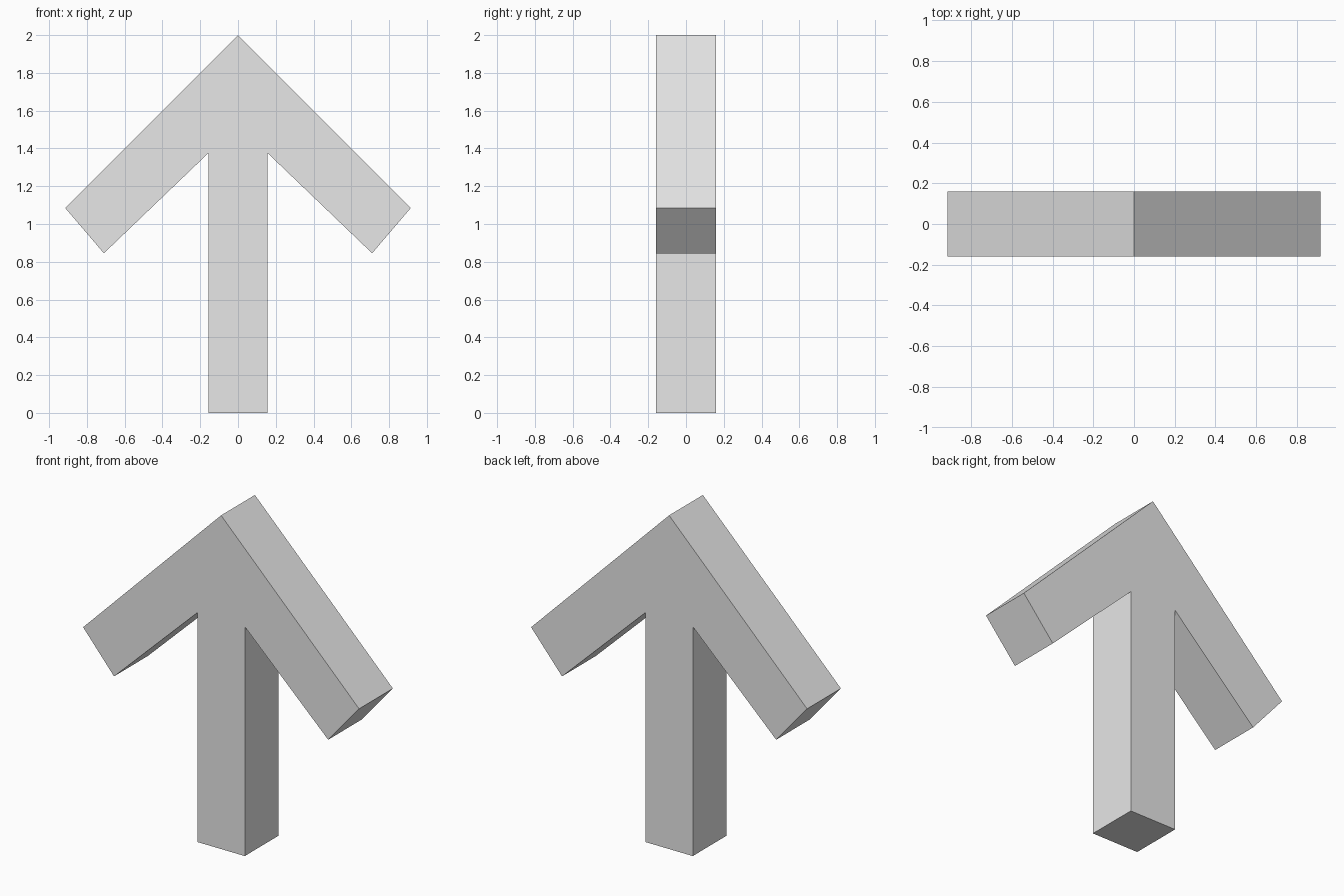
import bpy
import bmesh

cube = bpy.data.objects.get("Cube")
if cube:
    bpy.data.objects.remove(cube, do_unlink=True)

# Plain grey material
grey = bpy.data.materials.new("light grey")
grey.use_nodes = True
colour = (0.8, 0.8, 0.8, 1)
grey.diffuse_color = colour
grey.node_tree.nodes["Principled BSDF"].inputs["Base Color"].default_value = colour

HALF_DEPTH = 0.16

# Right half of the arrow outline, from the tip down to the foot
half = [(0.915, 1.085), (0.71, 0.845), (0.157, 1.375), (0.157, 0)]
outline = [(0, 2)] + half + [(-x, z) for x, z in reversed(half)]

# Extrude the outline front to back
bm = bmesh.new()
front = bm.faces.new([bm.verts.new((x, -HALF_DEPTH, z)) for x, z in outline])
extruded = bmesh.ops.extrude_face_region(bm, geom=[front], use_keep_orig=True)
back = [v for v in extruded["geom"] if isinstance(v, bmesh.types.BMVert)]
bmesh.ops.translate(bm, verts=back, vec=(0, 2 * HALF_DEPTH, 0))
bmesh.ops.recalc_face_normals(bm, faces=bm.faces)

mesh = bpy.data.meshes.new("arrow")
bm.to_mesh(mesh)
bm.free()
mesh.materials.append(grey)
arrow = bpy.data.objects.new("arrow", mesh)
bpy.context.collection.objects.link(arrow)
